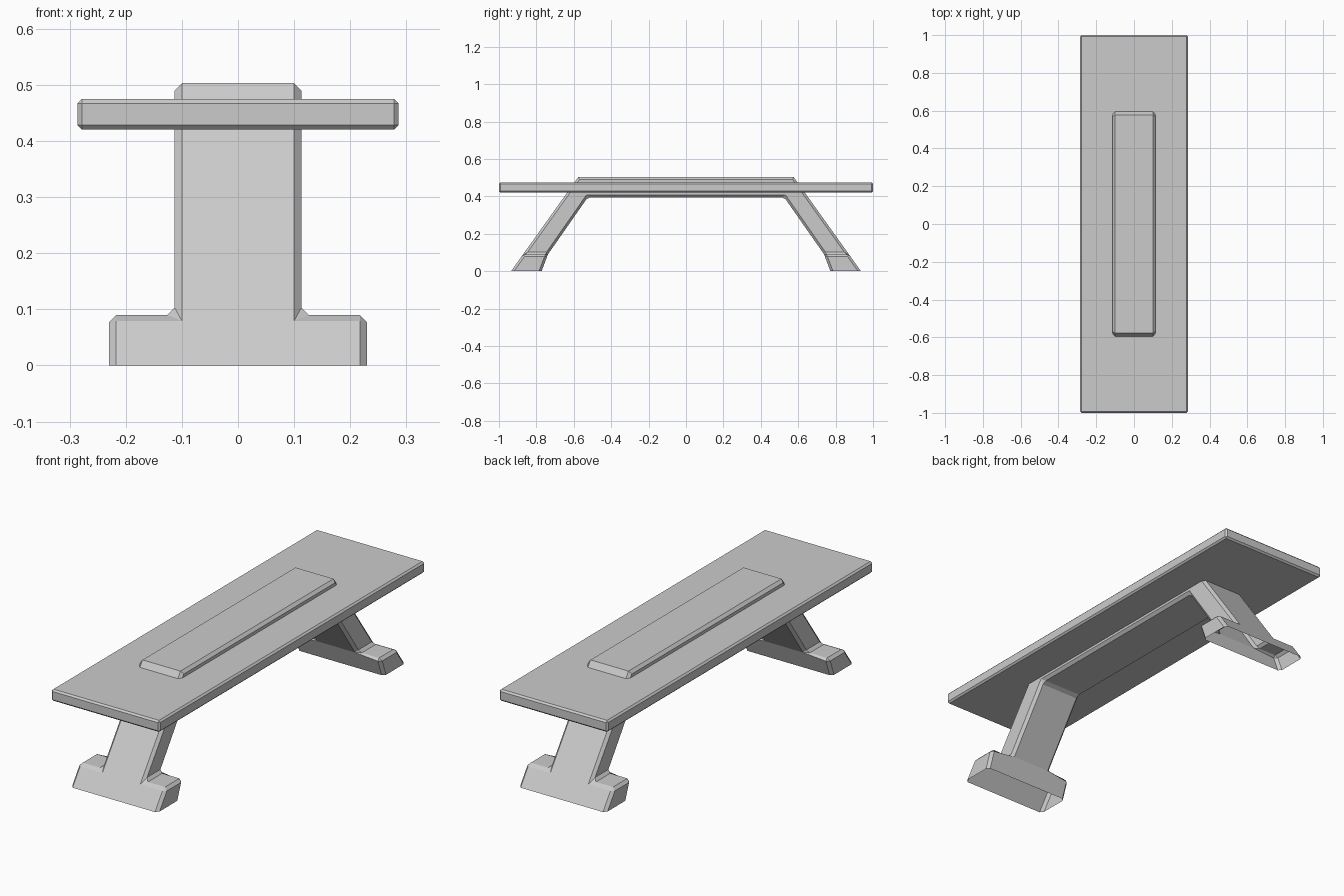
import bpy, bmesh, math

if "Cube" in bpy.data.objects:
    bpy.data.objects.remove(bpy.data.objects["Cube"])


def finish(bm, name):
    bmesh.ops.recalc_face_normals(bm, faces=bm.faces[:])
    mesh = bpy.data.meshes.new(name)
    bm.to_mesh(mesh)
    bm.free()
    obj = bpy.data.objects.new(name, mesh)
    bpy.context.collection.objects.link(obj)
    return obj


def chamfer(bm, edges, width):
    bmesh.ops.bevel(bm, geom=edges, offset=width, segments=1, profile=0.5,
                    affect='EDGES', clamp_overlap=True)


# Bench top: thin slab with finely chamfered edges
bm = bmesh.new()
bmesh.ops.create_cube(bm, size=1)
for v in bm.verts:
    v.co = (v.co.x * 0.572, v.co.y * 2.0, v.co.z * 0.055 + 0.4475)
chamfer(bm, bm.edges[:], 0.008)
finish(bm, "bench_top")

# Support frame: arch of cells (outer, inner points in y-z), with wide feet
half = [((0.935, 0.0), (0.772, 0.0)),
        ((0.871, 0.09), (0.738, 0.09)),
        ((0.576, 0.503), (0.525, 0.395))]
stations = half + [tuple((-y, z) for y, z in s) for s in reversed(half)]
columns = [-0.23, -0.113, 0.113, 0.23]

bm = bmesh.new()
points = {}


def vert(x, yz):
    key = (x, *yz)
    if key not in points:
        points[key] = bm.verts.new(key)
    return points[key]


# Faces shared by two cells are interior, so they are dropped
faces = {}
for i, (a, b) in enumerate(zip(stations, stations[1:])):
    for j, (x0, x1) in enumerate(zip(columns, columns[1:])):
        if j != 1 and i not in (0, len(stations) - 2):
            continue
        lo = [vert(x0, p) for p in (a[0], a[1], b[1], b[0])]
        hi = [vert(x1, p) for p in (a[0], a[1], b[1], b[0])]
        quads = [lo, hi] + [[lo[k], lo[(k + 1) % 4], hi[(k + 1) % 4], hi[k]]
                            for k in range(4)]
        for q in quads:
            key = frozenset(q)
            if key in faces:
                del faces[key]
            else:
                faces[key] = q
for q in faces.values():
    # The feet are open underneath
    if any(v.co.z > 0.001 for v in q):
        bm.faces.new(q)

bmesh.ops.recalc_face_normals(bm, faces=bm.faces[:])
bmesh.ops.dissolve_limit(bm, angle_limit=math.radians(1),
                         verts=bm.verts[:], edges=bm.edges[:])


def is_top_end(e):
    return all(v.co.z > 0.5 for v in e.verts) and \
        abs(e.verts[0].co.y - e.verts[1].co.y) < 0.001


chamfer(bm, [e for e in bm.edges if len(e.link_faces) == 2
             and e.calc_face_angle() > math.radians(25)
             and not is_top_end(e)], 0.013)
finish(bm, "support_frame")
